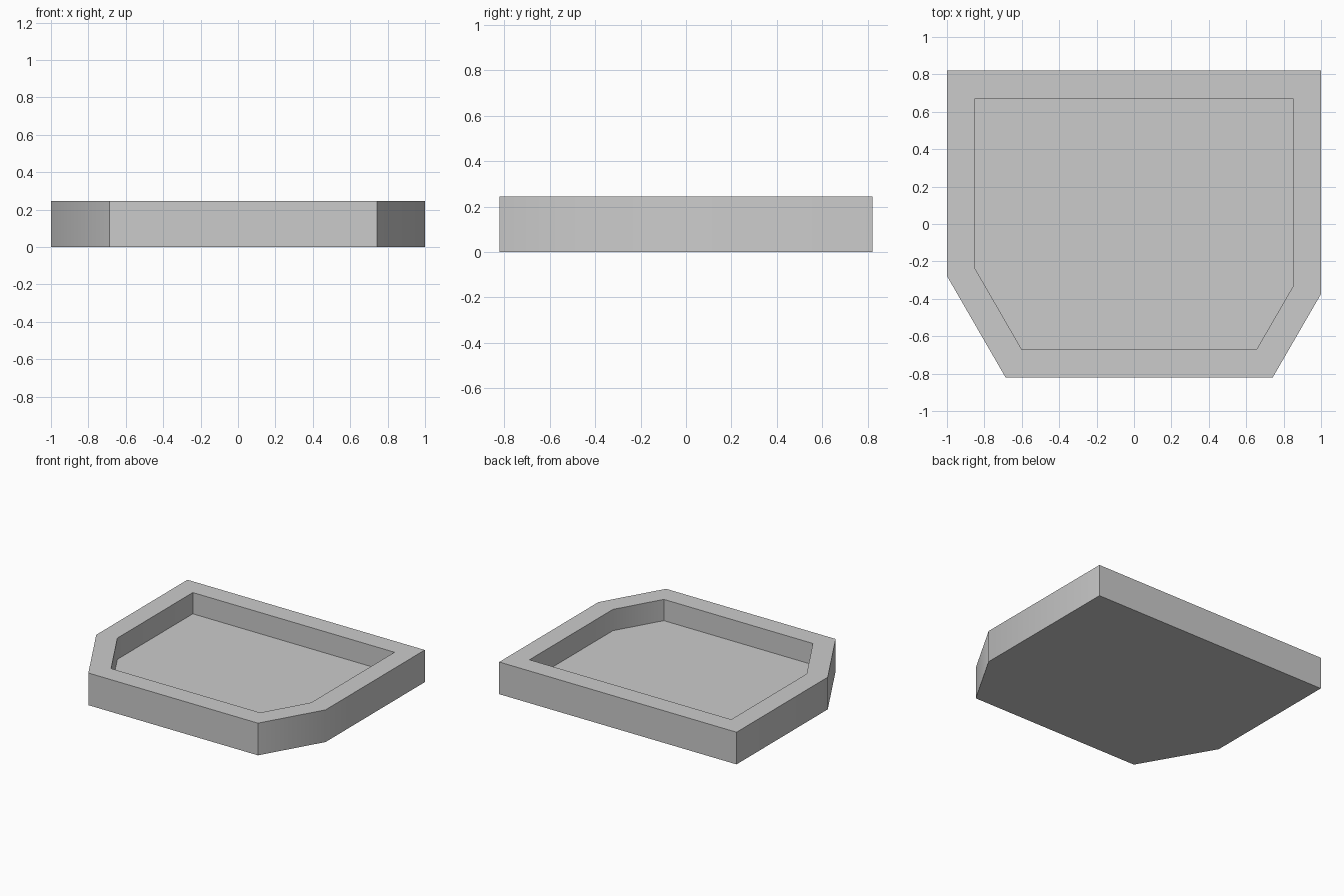
import bpy, bmesh, math

cube = bpy.data.objects.get("Cube")
if cube:
    bpy.data.objects.remove(cube)

HEIGHT, RIM, DEPTH = 0.245, 0.15, 0.162

# Plain grey finish
grey = bpy.data.materials.new("grey")
grey.use_nodes = True
color = (0.6, 0.6, 0.6, 1)
grey.diffuse_color = color
grey.node_tree.nodes["Principled BSDF"].inputs["Base Color"].default_value = color

# Outline with two unequal cut corners at the front
outline = [(-1, 0.82), (-1, -0.278), (-0.687, -0.82),
           (0.742, -0.82), (1, -0.374), (1, 0.82)]
bm = bmesh.new()
base = bm.faces.new([bm.verts.new((x, y, 0)) for x, y in outline])

# Raise the outline into a solid block
raised = bmesh.ops.extrude_face_region(bm, geom=[base], use_keep_orig=True)["geom"]
bmesh.ops.translate(bm, vec=(0, 0, HEIGHT),
                    verts=[v for v in raised if isinstance(v, bmesh.types.BMVert)])
bmesh.ops.recalc_face_normals(bm, faces=bm.faces)

# Inset an even rim, then sink the floor with upright inner walls
top = max(bm.faces, key=lambda f: f.calc_center_median().z)
bmesh.ops.inset_region(bm, faces=[top], thickness=RIM, use_even_offset=True)
well = bmesh.ops.extrude_discrete_faces(bm, faces=[top])["faces"][0]
bmesh.ops.translate(bm, vec=(0, 0, -DEPTH), verts=well.verts)
bmesh.ops.recalc_face_normals(bm, faces=bm.faces)

mesh = bpy.data.meshes.new("tray")
bm.to_mesh(mesh)
bm.free()
tray = bpy.data.objects.new("tray", mesh)
bpy.context.collection.objects.link(tray)
mesh.materials.append(grey)

# Soften the shallow side bends, keep right-angle and steep edges crisp
bpy.context.view_layer.objects.active = tray
tray.select_set(True)
bpy.ops.object.shade_smooth_by_angle(angle=math.radians(40))
